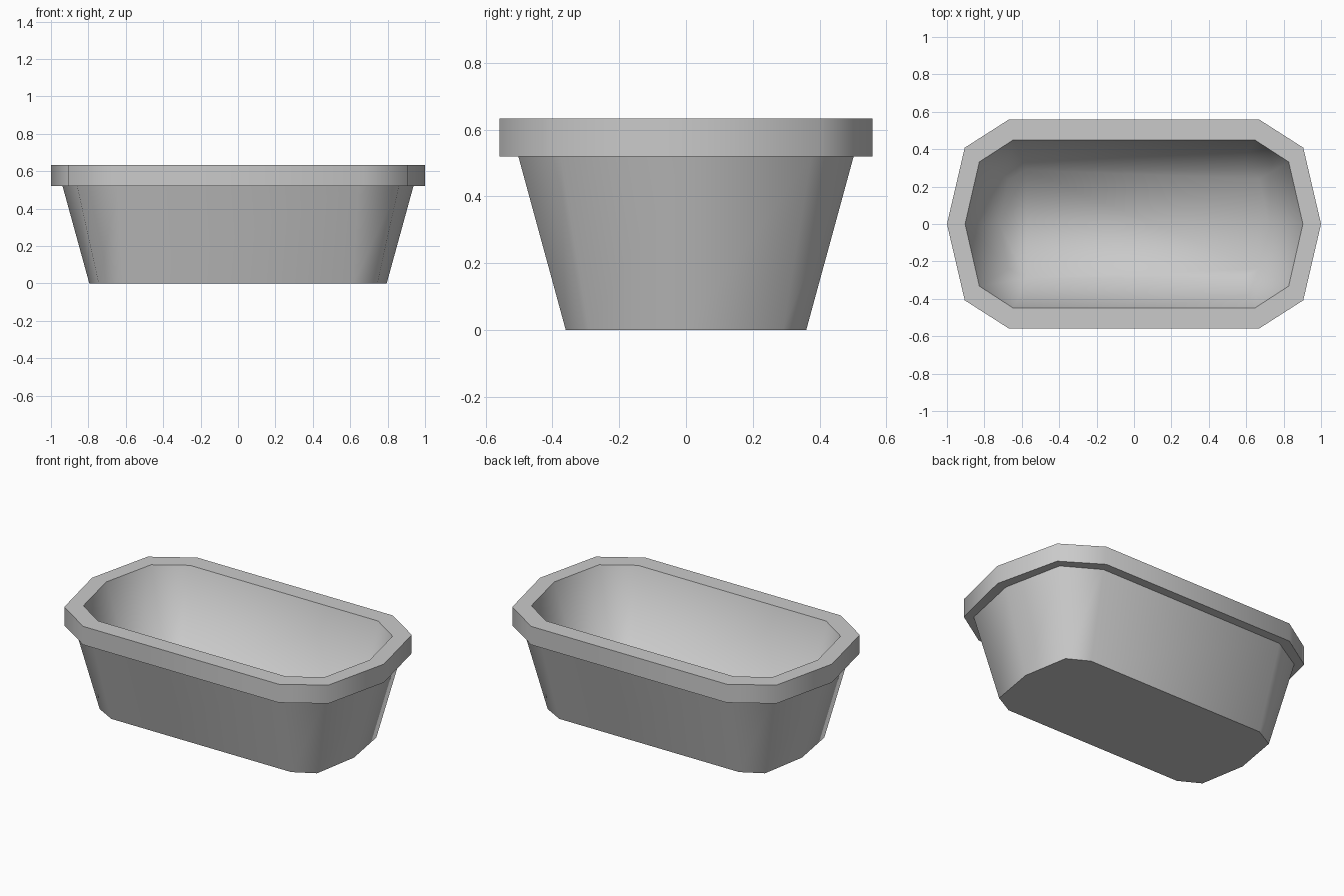
import bpy
import bmesh

# Remove the default cube
cube = bpy.data.objects.get("Cube")
if cube:
    bpy.data.objects.remove(cube, do_unlink=True)

# Plain grey material
grey = bpy.data.materials.new("plain grey")
grey.use_nodes = True
colour = (0.59, 0.59, 0.59, 1)
grey.diffuse_color = colour
grey.node_tree.nodes["Principled BSDF"].inputs["Base Color"].default_value = colour


def outline(end, shoulder, side):
    """Ten-sided outline from its end point, shoulder point and side point."""
    (sx, sy), (lx, ly) = shoulder, side
    return [(end, 0), (sx, sy), (lx, ly), (-lx, ly), (-sx, sy),
            (-end, 0), (-sx, -sy), (-lx, -ly), (lx, -ly), (sx, -sy)]


# Outlines from the underside, up the outside, over the rim, down to the floor
profile = [
    (0.0, outline(0.795, (0.745, 0.29), (0.617, 0.36))),     # base
    (0.52, outline(0.938, (0.86, 0.375), (0.645, 0.502))),   # wall under rim
    (0.52, outline(1.0, (0.905, 0.408), (0.67, 0.558))),     # rim lower edge
    (0.634, outline(1.0, (0.905, 0.408), (0.67, 0.558))),    # rim upper edge
    (0.634, outline(0.903, (0.827, 0.332), (0.645, 0.45))),  # rim inner edge
    (0.12, outline(0.72, (0.67, 0.24), (0.575, 0.29))),      # inner floor
]

bm = bmesh.new()
rings = [[bm.verts.new((x, y, z)) for x, y in points] for z, points in profile]
for low, high in zip(rings, rings[1:]):
    for i in range(len(low)):
        j = (i + 1) % len(low)
        bm.faces.new((low[i], low[j], high[j], high[i]))
bm.faces.new(list(reversed(rings[0])))
bm.faces.new(rings[-1])
bmesh.ops.recalc_face_normals(bm, faces=bm.faces[:])

# Smooth round the tub, with crisp rim and base edges and a soft inner floor
for face in bm.faces:
    face.smooth = True
for ring in rings[:-1]:
    for a, b in zip(ring, ring[1:] + ring[:1]):
        bm.edges.get((a, b)).smooth = False

mesh = bpy.data.meshes.new("tub")
bm.to_mesh(mesh)
bm.free()
mesh.materials.append(grey)
tub = bpy.data.objects.new("tub", mesh)
bpy.context.collection.objects.link(tub)
